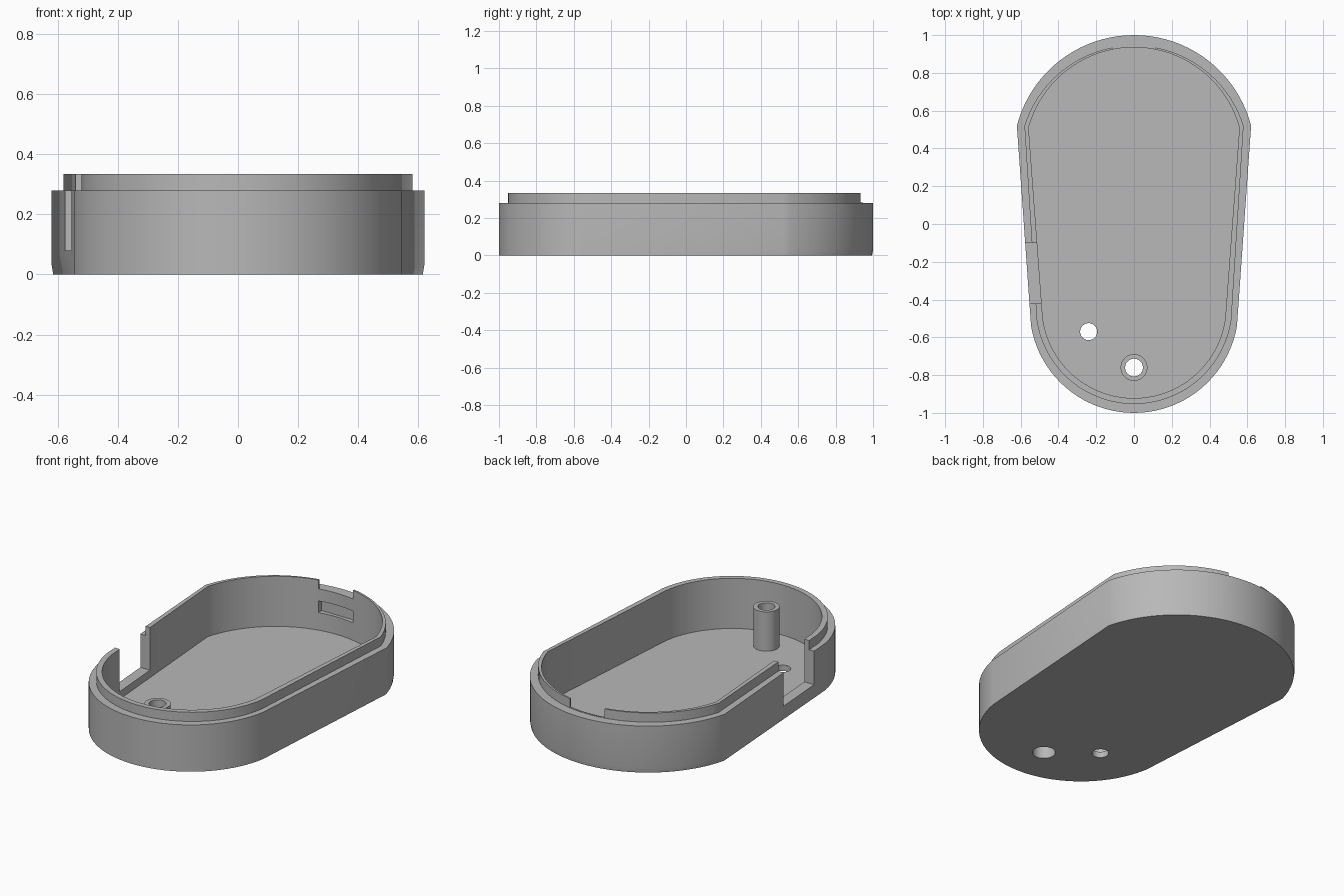
import bpy, bmesh, math

cube = bpy.data.objects.get("Cube")
if cube:
    bpy.data.objects.remove(cube, do_unlink=True)

grey = bpy.data.materials.new("plain_grey")
grey.use_nodes = True
COLOUR = (0.48, 0.48, 0.48, 1)
grey.diffuse_color = COLOUR
grey.node_tree.nodes["Principled BSDF"].inputs["Base Color"].default_value = COLOUR


def arc(half, y_end, y_tip, steps=40):
    """Arc from (half, y_end) over (0, y_tip) to (-half, y_end)."""
    sag = abs(y_tip - y_end)
    r = (half * half + sag * sag) / (2 * sag)
    side = 1 if y_tip > y_end else -1
    cy = y_tip - side * r
    a0 = math.atan2(y_end - cy, half) * side
    pts = []
    for i in range(steps + 1):
        a = a0 + (math.pi - 2 * a0) * i / steps
        pts.append((r * math.cos(a), cy + side * r * math.sin(a)))
    return pts


def outline(back, front):
    """Egg-shaped outline: wide back arc, straight sides, narrow front arc."""
    return arc(*back) + arc(*front)[::-1]


def circle(r, x=0, y=0, n=48):
    return [(x + r * math.cos(2 * math.pi * i / n),
             y + r * math.sin(2 * math.pi * i / n)) for i in range(n)]


def loft(name, sections, closed=False):
    """Skin a list of (ring, z); cap the ends or close the loop."""
    bm = bmesh.new()
    rings = [[bm.verts.new((x, y, z)) for x, y in ring] for ring, z in sections]
    pairs = list(zip(rings, rings[1:]))
    if closed:
        pairs.append((rings[-1], rings[0]))
    else:
        bm.faces.new(rings[0][::-1])
        bm.faces.new(rings[-1])
    for a, b in pairs:
        for i in range(len(a)):
            j = (i + 1) % len(a)
            bm.faces.new((a[i], a[j], b[j], b[i]))
    bmesh.ops.recalc_face_normals(bm, faces=bm.faces)
    mesh = bpy.data.meshes.new(name)
    bm.to_mesh(mesh)
    bm.free()
    mesh.materials.append(grey)
    ob = bpy.data.objects.new(name, mesh)
    bpy.context.collection.objects.link(ob)
    return ob


def box(name, x0, x1, y0, y1, z0, z1):
    ring = [(x0, y0), (x1, y0), (x1, y1), (x0, y1)]
    return loft(name, [(ring, z0), (ring, z1)])


def activate(ob):
    bpy.ops.object.select_all(action='DESELECT')
    ob.select_set(True)
    bpy.context.view_layer.objects.active = ob


def cut(ob, cutter):
    cutter.hide_render = True
    activate(ob)
    mod = ob.modifiers.new("cut", 'BOOLEAN')
    mod.operation = 'DIFFERENCE'
    mod.solver = 'EXACT'
    mod.object = cutter
    bpy.ops.object.modifier_apply(modifier=mod.name)
    bpy.data.objects.remove(cutter, do_unlink=True)


# Tray: outer wall, stepped lip, hollow inside and floor
FLOOR, RIM, LIP = 0.035, 0.28, 0.335
foot = outline((0.615, 0.52, 0.995), (0.545, -0.54, -1.0))
outer = outline((0.62, 0.52, 1.0), (0.545, -0.54, -1.0))
lip = outline((0.58, 0.52, 0.945), (0.515, -0.51, -0.953))
inner = outline((0.558, 0.51, 0.935), (0.483, -0.50, -0.922))
tray = loft("case_tray", [(foot, 0), (outer, 0.03), (outer, RIM), (lip, RIM),
                          (lip, LIP), (inner, LIP), (inner, FLOOR)])

# Side opening, gap in the back lip and catch slot below it
cut(tray, box("side_opening", -0.75, -0.40, -0.42, -0.10, 0.08, 0.5))
cut(tray, box("lip_gap", -0.115, 0.115, 0.85, 1.1, RIM + 0.002, 0.5))
cut(tray, box("catch_slot", -0.115, 0.115, 0.85, 0.955, 0.14, 0.21))

# Floor holes
POST_Y = -0.76
cut(tray, loft("cord_hole", [(circle(0.045, -0.24, -0.57), z) for z in (-0.1, 0.1)]))
cut(tray, loft("screw_hole", [(circle(0.062, 0, POST_Y), z) for z in (-0.1, 0.1)]))

# Hollow screw post with a wider recess underneath
profile = [(0.071, 0.03), (0.071, 0.27), (0.047, 0.27),
           (0.047, 0.1), (0.062, 0.1), (0.062, 0.03)]
post = loft("screw_post", [(circle(r, 0, POST_Y), z) for r, z in profile], closed=True)

for ob in (tray, post):
    activate(ob)
    bpy.ops.object.shade_smooth_by_angle(angle=math.radians(25))
